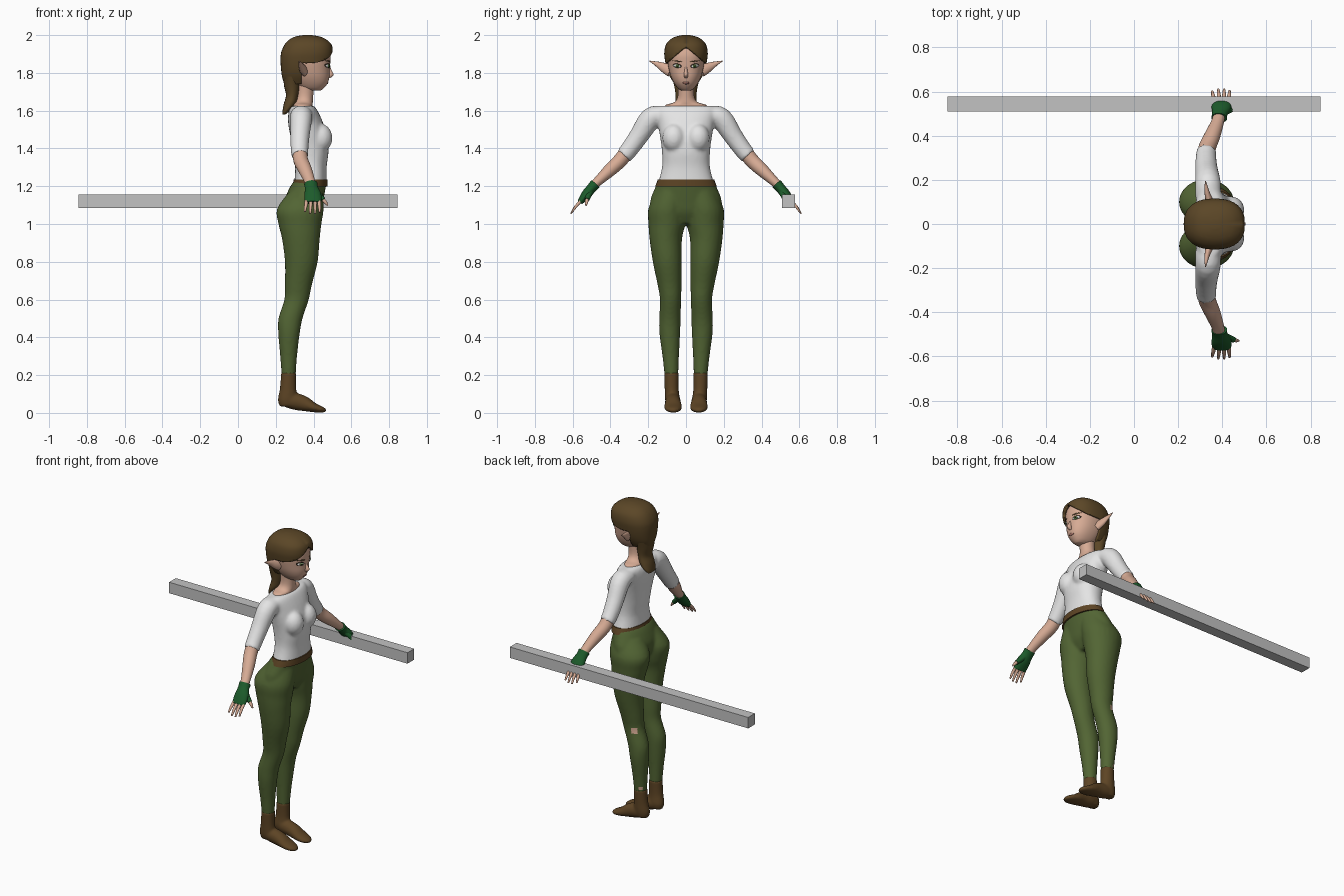
import bpy, bmesh, math
from mathutils import Vector, Matrix
from mathutils.bvhtree import BVHTree

X, Y, Z = Vector((1, 0, 0)), Vector((0, 1, 0)), Vector((0, 0, 1))


def material(name, r, g, b):
    m = bpy.data.materials.new(name)
    m.diffuse_color = (r, g, b, 1)
    return m


SKIN = material("skin", .68, .41, .30)
HAIR = material("brown hair", .105, .062, .020)
SHIRT = material("white cloth", .78, .78, .78)
GREEN = material("olive cloth", .085, .130, .034)
LEATHER = material("brown leather", .110, .058, .018)
GLOVE = material("dark green leather", .012, .105, .024)
EYE = material("green iris", .10, .22, .05)
DARK = material("dark line", .03, .02, .012)
LIP = material("lip", .42, .19, .15)
GREY = material("grey", .54, .54, .54)


def loft(bm, pts, axis=X, t=None, n=24, p=2, side=1, steps=4):
    """Smooth tube through points (x, y, z, radius along axis, radius across)."""
    P = [Vector(q) for q in pts]
    rows = []
    for i in range(len(P) - 1):
        a, b, c, d = P[max(i - 1, 0)], P[i], P[i + 1], P[min(i + 2, len(P) - 1)]
        for k in range(steps):
            s = k / steps
            rows.append(b + (c - a) * .5 * s + (a - 2.5 * b + 2 * c - .5 * d) * s * s
                        + (1.5 * (b - c) + .5 * (d - a)) * s ** 3)
    rows.append(P[-1])
    rings = []
    for i, r in enumerate(rows):
        tan = t or (rows[min(i + 1, len(rows) - 1)].xyz - rows[max(i - 1, 0)].xyz).normalized() \
            if t else (Vector(rows[min(i + 1, len(rows) - 1)][:3])
                       - Vector(rows[max(i - 1, 0)][:3])).normalized()
        u = (axis - tan * axis.dot(tan)).normalized()
        v = tan.cross(u)
        ring = []
        for k in range(n):
            c, s = math.cos(2 * math.pi * k / n), math.sin(2 * math.pi * k / n)
            c, s = (math.copysign(abs(q) ** (2 / p), q) for q in (c, s))
            q = Vector(r[:3]) + u * c * max(r[3], .002) + v * s * max(r[4], .002)
            ring.append(bm.verts.new((q.x, q.y * side, q.z)))
        rings.append(ring)
    for a, b in zip(rings, rings[1:]):
        for k in range(n):
            bm.faces.new((a[k], a[k - 1], b[k - 1], b[k]))
    bm.faces.new(rings[0])
    bm.faces.new(rings[-1])


def ball(bm, center, size):
    bmesh.ops.create_uvsphere(bm, u_segments=20, v_segments=12, radius=1,
                              matrix=Matrix.Translation(center) @ Matrix.Diagonal((*size, 1)))


def finish(name, bm, mat, angle=50):
    bmesh.ops.recalc_face_normals(bm, faces=bm.faces)
    me = bpy.data.meshes.new(name)
    bm.to_mesh(me)
    bm.free()
    me.materials.append(mat)
    me.shade_smooth()
    me.set_sharp_from_angle(angle=math.radians(angle))
    ob = bpy.data.objects.new(name, me)
    bpy.context.collection.objects.link(ob)
    return ob


def fuse(ob, voxel, rounds):
    """Melt overlapping volumes into one smooth surface."""
    mat = ob.data.materials[0]
    m = ob.modifiers.new("fuse", 'REMESH')
    m.mode, m.voxel_size = 'VOXEL', voxel
    m = ob.modifiers.new("soften", 'SMOOTH')
    m.factor, m.iterations = .5, rounds
    me = bpy.data.meshes.new_from_object(ob.evaluated_get(bpy.context.evaluated_depsgraph_get()))
    ob.modifiers.clear()
    ob.data = me
    me.materials.clear()
    me.materials.append(mat)
    me.shade_smooth()


def part(name, mat, pts, **kw):
    bm = bmesh.new()
    loft(bm, pts, **kw)
    return finish(name, bm, mat)


# shirt: torso, bust and half sleeves
bm = bmesh.new()
loft(bm, [(.383, 0, 1.21, .086, .150), (.386, 0, 1.30, .083, .127), (.385, 0, 1.38, .094, .127),
          (.376, 0, 1.46, .098, .137), (.357, 0, 1.54, .092, .152), (.345, 0, 1.60, .076, .168),
          (.343, 0, 1.626, .058, .145)], t=Z, n=32, p=2.2)
for s in (1, -1):
    ball(bm, (.438, s * .064, 1.455), (.062, .062, .075))
    loft(bm, [(.335, .12, 1.58, .058, .045), (.335, .185, 1.56, .058, .058),
              (.328, .25, 1.465, .051, .051), (.326, .30, 1.395, .047, .047),
              (.328, .33, 1.36, .045, .045)], side=s)
fuse(finish("shirt", bm, SHIRT), .009, 6)

# trousers: pelvis and both legs
bm = bmesh.new()
loft(bm, [(.383, 0, 1.225, .088, .151), (.368, 0, 1.19, .096, .165), (.348, 0, 1.12, .102, .190),
          (.345, 0, 1.06, .09, .17), (.345, 0, 1.0, .055, .09)], t=Z, n=32)
for s in (1, -1):
    loft(bm, [(.36, .075, 1.17, .09, .085), (.33, .098, 1.08, .124, .102),
              (.328, .101, 1.0, .114, .098), (.333, .107, .92, .10, .086),
              (.335, .099, .80, .087, .077), (.32, .087, .68, .072, .064),
              (.31, .082, .60, .065, .056), (.278, .085, .50, .064, .057),
              (.27, .086, .42, .057, .055), (.268, .081, .30, .045, .044),
              (.268, .077, .19, .037, .036)], t=-Z, side=s)
trousers = finish("trousers", bm, GREEN)
fuse(trousers, .009, 6)
# small worn holes at the back of one leg
trousers.data.materials.append(SKIN)
for cx, cy, cz, half in ((.31, .082, .60, .017), (.268, .077, .228, .012)):
    for f in trousers.data.polygons:
        c = f.center
        if c.y > 0 and abs(c.z - cz) < half and abs(math.atan2(c.y - cy, c.x - cx) - 2.2) < .3:
            f.material_index = 1

# belt
part("belt", LEATHER, [(.381, 0, 1.198, .094, .163), (.383, 0, 1.215, .092, .157),
                       (.385, 0, 1.236, .090, .149)], t=Z, n=32)

for s, tag in ((1, "left"), (-1, "right")):
    # boot: shaft and foot
    bm = bmesh.new()
    loft(bm, [(.268, .077, .215, .040, .039), (.265, .076, .13, .043, .037),
              (.263, .072, .07, .052, .039), (.26, .072, .035, .040, .030)], t=-Z, side=s)
    loft(bm, [(.222, .07, .055, .022, .018), (.27, .07, .065, .039, .042),
              (.34, .069, .052, .042, .042), (.40, .068, .029, .047, .026),
              (.445, .068, .017, .036, .016), (.466, .068, .012, .013, .007)], axis=Y, side=s)
    fuse(finish(tag + "_boot", bm, LEATHER), .007, 4)
    # forearm
    part(tag + "_forearm", SKIN, [(.327, .315, 1.38, .039, .039), (.333, .35, 1.335, .039, .038),
                                  (.355, .40, 1.288, .036, .035), (.378, .46, 1.232, .029, .026),
                                  (.388, .50, 1.195, .027, .022)], side=s)
    # fingerless glove with thumb sleeve
    bm = bmesh.new()
    loft(bm, [(.386, .48, 1.212, .036, .029), (.389, .50, 1.19, .035, .026),
              (.395, .525, 1.16, .044, .026), (.397, .548, 1.132, .045, .020),
              (.397, .562, 1.113, .041, .014)], side=s)
    loft(bm, [(.41, .508, 1.17, .018, .018), (.435, .518, 1.145, .015, .015),
              (.452, .524, 1.128, .013, .013)], axis=Y, n=12, side=s)
    finish(tag + "_glove", bm, GLOVE)
    # bare fingers and thumb tip
    bm = bmesh.new()
    for x0, x1, ln in ((.364, .354, .85), (.386, .382, 1), (.408, .408, 1), (.429, .433, .9)):
        loft(bm, [(x0, .552, 1.126, .010, .009), ((x0 + x1) / 2, .552 + .032 * ln, 1.126 - .034 * ln, .009, .008),
                  (x1, .552 + .058 * ln, 1.126 - .072 * ln, .005, .004)], n=10, side=s)
    loft(bm, [(.445, .522, 1.135, .010, .010), (.463, .527, 1.115, .009, .009),
              (.475, .529, 1.098, .004, .004)], axis=Y, n=10, side=s)
    finish(tag + "_fingers", bm, SKIN)
    # pointed ear
    part(tag + "_ear", SKIN, [(.352, .080, 1.808, .018, .030), (.342, .105, 1.822, .018, .028),
                              (.333, .135, 1.838, .013, .020), (.327, .165, 1.852, .008, .010),
                              (.324, .194, 1.863, .002, .002)], n=12, side=s)

# neck and collar skin
part("neck", SKIN, [(.34, 0, 1.60, .055, .13), (.342, 0, 1.63, .052, .108), (.348, 0, 1.645, .048, .062),
                    (.354, 0, 1.68, .044, .043), (.358, 0, 1.76, .048, .046)], t=Z)

# head
bm = bmesh.new()
loft(bm, [(.405, 0, 1.706, .032, .022), (.393, 0, 1.718, .060, .042), (.388, 0, 1.745, .086, .063),
          (.38, 0, 1.78, .104, .080), (.372, 0, 1.82, .114, .091), (.368, 0, 1.86, .121, .098),
          (.368, 0, 1.90, .121, .099), (.37, 0, 1.95, .10, .085), (.37, 0, 1.98, .06, .05)],
     t=Z, n=40, p=2.2)
tree = BVHTree.FromBMesh(bm)
finish("head", bm, SKIN)
part("nose", SKIN, [(.473, 0, 1.845, .010, .007), (.482, 0, 1.815, .013, .008),
                    (.490, 0, 1.79, .016, .012), (.482, 0, 1.774, .008, .008)], t=-Z, n=14)


def decal(name, mat, y, z, ry, rz, lift, tilt=0):
    """Thin oval plate laid on the face."""
    bm = bmesh.new()
    ring = []
    for k in range(16):
        a = 2 * math.pi * k / 16
        dy, dz = ry * math.cos(a), rz * math.sin(a)
        hit = tree.ray_cast(Vector((1, y + dy, z + dz + tilt * dy)), -X)[0]
        ring.append(bm.verts.new(hit + X * lift))
    bm.faces.new(ring)
    ob = finish(name, bm, mat)
    m = ob.modifiers.new("plate", 'SOLIDIFY')
    m.thickness, m.offset = .002, 0


# eyes, brows and mouth
for s, tag in ((1, "left"), (-1, "right")):
    decal(tag + "_eyelid", DARK, s * .047, 1.838, .023, .011, .003, s * .12)
    decal(tag + "_eye_white", SHIRT, s * .047, 1.836, .019, .008, .005, s * .12)
    decal(tag + "_iris", EYE, s * .046, 1.836, .009, .008, .007)
    decal(tag + "_pupil", DARK, s * .046, 1.836, .004, .004, .009)
    decal(tag + "_brow", HAIR, s * .047, 1.862, .025, .003, .003, s * .15)
decal("mouth", LIP, 0, 1.746, .020, .006, .003)

# hair cap, cut open around the face along a centre parting
bm = bmesh.new()
loft(bm, [(.345, 0, 1.74, .10, .060), (.355, 0, 1.78, .122, .086), (.36, 0, 1.82, .132, .102),
          (.362, 0, 1.87, .137, .112), (.366, 0, 1.91, .137, .115), (.371, 0, 1.95, .124, .106),
          (.370, 0, 1.978, .096, .082), (.368, 0, 1.993, .062, .052), (.368, 0, 2.0, .02, .02)],
     t=Z, n=40, p=2.4)
for co, no in (((0, 0, 0), Y), ((.335, 0, 0), X), ((0, 0, 1.938), Vector((0, .8, 1))),
               ((0, 0, 1.938), Vector((0, -.8, 1)))):
    bmesh.ops.bisect_plane(bm, geom=bm.verts[:] + bm.edges[:] + bm.faces[:], plane_co=co, plane_no=no)
gone = [f for f in bm.faces for c in [f.calc_center_median()]
        if c.x > .335 and c.z < 1.938 - .8 * abs(c.y)]
bmesh.ops.delete(bm, geom=gone, context='FACES')
hair = finish("hair", bm, HAIR)
m = hair.modifiers.new("thickness", 'SOLIDIFY')
m.thickness, m.offset = .015, -1

# ponytail
part("ponytail", HAIR, [(.285, 0, 1.78, .045, .075), (.287, 0, 1.73, .043, .062),
                        (.288, 0, 1.68, .034, .055), (.276, 0, 1.635, .034, .056),
                        (.256, 0, 1.60, .020, .050), (.243, 0, 1.58, .008, .035)], t=-Z, n=20)

# long bar beside the left hand
bm = bmesh.new()
bmesh.ops.create_cube(bm, size=1, matrix=Matrix.Translation((0, .543, 1.12))
                      @ Matrix.Diagonal((1.69, .068, .07, 1)))
finish("bar", bm, GREY)
